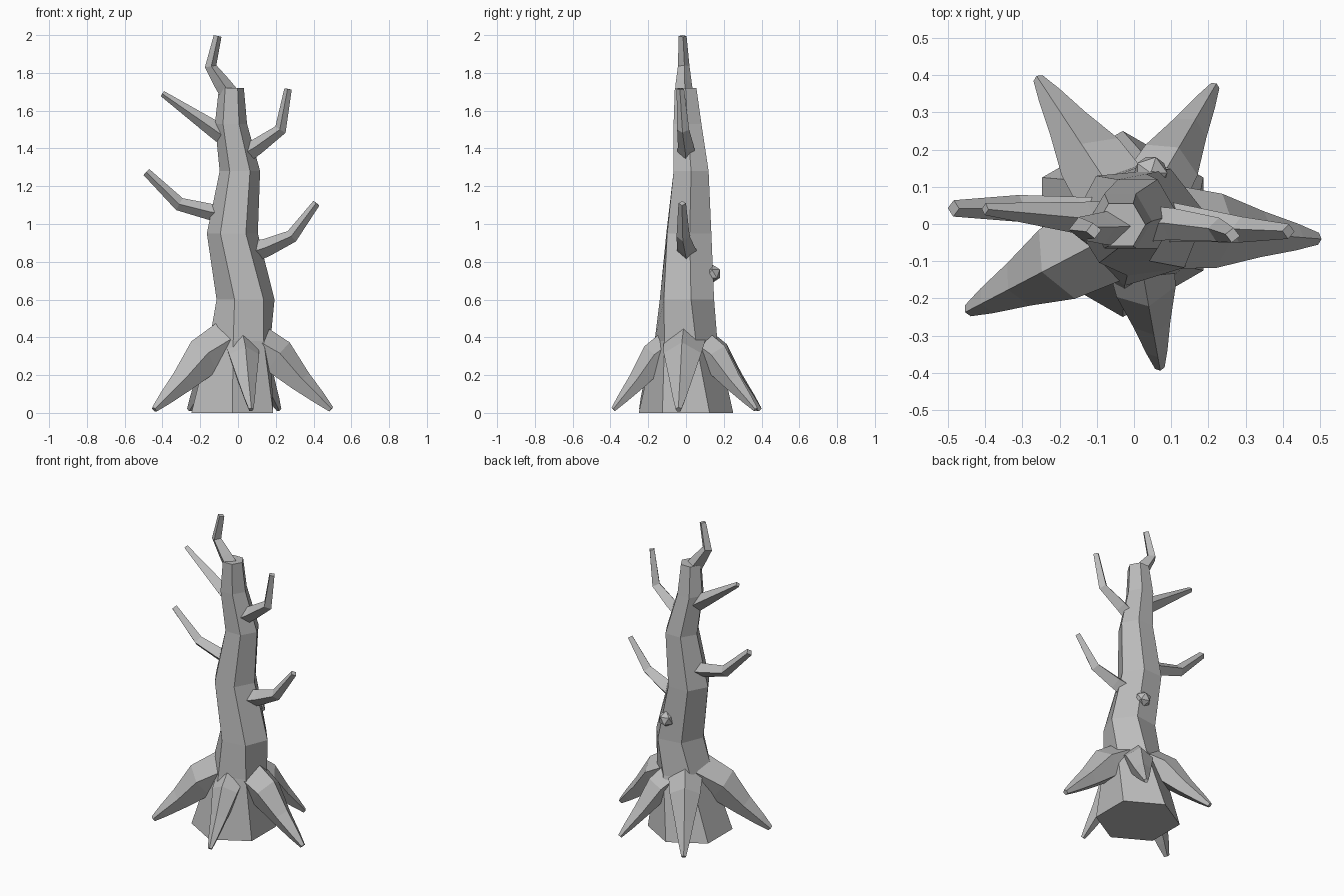
import bpy, bmesh, math
from mathutils import Vector

if "Cube" in bpy.data.objects:
    bpy.data.objects.remove(bpy.data.objects["Cube"])

bark = bpy.data.materials.new("grey_bark")
bark.diffuse_color = (0.5, 0.5, 0.5, 1)
bark.use_nodes = True
bark.node_tree.nodes["Principled BSDF"].inputs["Base Color"].default_value = bark.diffuse_color


def finish(name, bm):
    bmesh.ops.recalc_face_normals(bm, faces=bm.faces)
    me = bpy.data.meshes.new(name)
    bm.to_mesh(me)
    bm.free()
    me.materials.append(bark)
    ob = bpy.data.objects.new(name, me)
    bpy.context.collection.objects.link(ob)
    return ob


def loft(name, rings):
    """Skin a list of equal-sized point rings and cap both ends."""
    bm = bmesh.new()
    loops = [[bm.verts.new(p) for p in ring] for ring in rings]
    n = len(loops[0])
    for a, b in zip(loops, loops[1:]):
        for i in range(n):
            j = (i + 1) % n
            bm.faces.new((a[i], a[j], b[j], b[i]))
    bm.faces.new(loops[0][::-1])
    bm.faces.new(loops[-1])
    return finish(name, bm)


def limb(name, path, radii, sides):
    """Tapered tube along a path, one corner of the section facing up."""
    pts = [Vector(p) for p in path]
    rings = []
    heading = pts[-1] - pts[0]
    side = Vector((-heading.y, heading.x, 0)).normalized()
    for i, (p, r) in enumerate(zip(pts, radii)):
        d1 = (pts[min(i + 1, len(pts) - 1)] - p).normalized()
        d0 = (p - pts[max(i - 1, 0)]).normalized()
        up = (d0 + d1).normalized().cross(side).normalized()
        rings.append([p + r * (math.cos(t) * up + math.sin(t) * side)
                      for t in (math.tau * k / sides for k in range(sides))])
    return loft(name, rings)


# Trunk: bent six-sided column (z, centre x, centre y, radius, turn)
trunk = [(0, -.03, 0, .25, 30), (.38, .01, 0, .17, 18), (.6, .04, .005, .155, 8),
         (.95, -.03, .015, .135, 2), (1.28, .01, .027, .107, 0),
         (1.53, -.037, .008, .085, 0), (1.72, -.035, -.002, .066, 0)]
loft("trunk", [[(cx + r * math.cos(math.radians(a + 60 * k)),
                 cy + r * math.sin(math.radians(a + 60 * k)), z) for k in range(6)]
               for z, cx, cy, r, a in trunk])

# Roots: arched, tapering to a tip on the ground (tip x, tip y, thickness)
profile = [(.12, .37, .115), (.42, .29, .1), (.66, .165, .062), (.86, .075, .036), (.985, .018, .016)]
for n, (tx, ty, s) in enumerate([(-.45, -.235, 1.1), (.07, -.39, .85), (.5, -.04, 1.05),
                                 (.22, .375, .85), (-.26, .395, .95)], 1):
    limb(f"root_{n}", [(tx * f, ty * f, z) for f, z, r in profile],
         [r * s for f, z, r in profile], 5)

# Branches
limb("branch_low_right", [(.04, .01, .84), (.15, 0, .875), (.285, -.015, .935), (.415, -.02, 1.11)],
     (.06, .048, .035, .02), 4)
limb("branch_high_right", [(.02, 0, 1.36), (.1, 0, 1.41), (.225, -.015, 1.5), (.265, -.03, 1.715)],
     (.05, .043, .032, .02), 4)
limb("branch_high_left", [(-.04, .01, 1.44), (-.13, .015, 1.505), (-.4, .04, 1.69)],
     (.05, .045, .016), 4)
limb("branch_low_left", [(-.06, .025, 1.05), (-.15, .03, 1.065), (-.31, .042, 1.105), (-.485, .042, 1.275)],
     (.048, .043, .036, .022), 4)
limb("top_twig", [(-.04, -.01, 1.68), (-.085, -.012, 1.745), (-.145, -.012, 1.835), (-.108, -.018, 1.995)],
     (.05, .043, .031, .021), 4)

# Knot on the back of the trunk
bm = bmesh.new()
bmesh.ops.create_icosphere(bm, subdivisions=1, radius=.05)
knot = finish("knot", bm)
knot.location = (.045, .137, .737)
